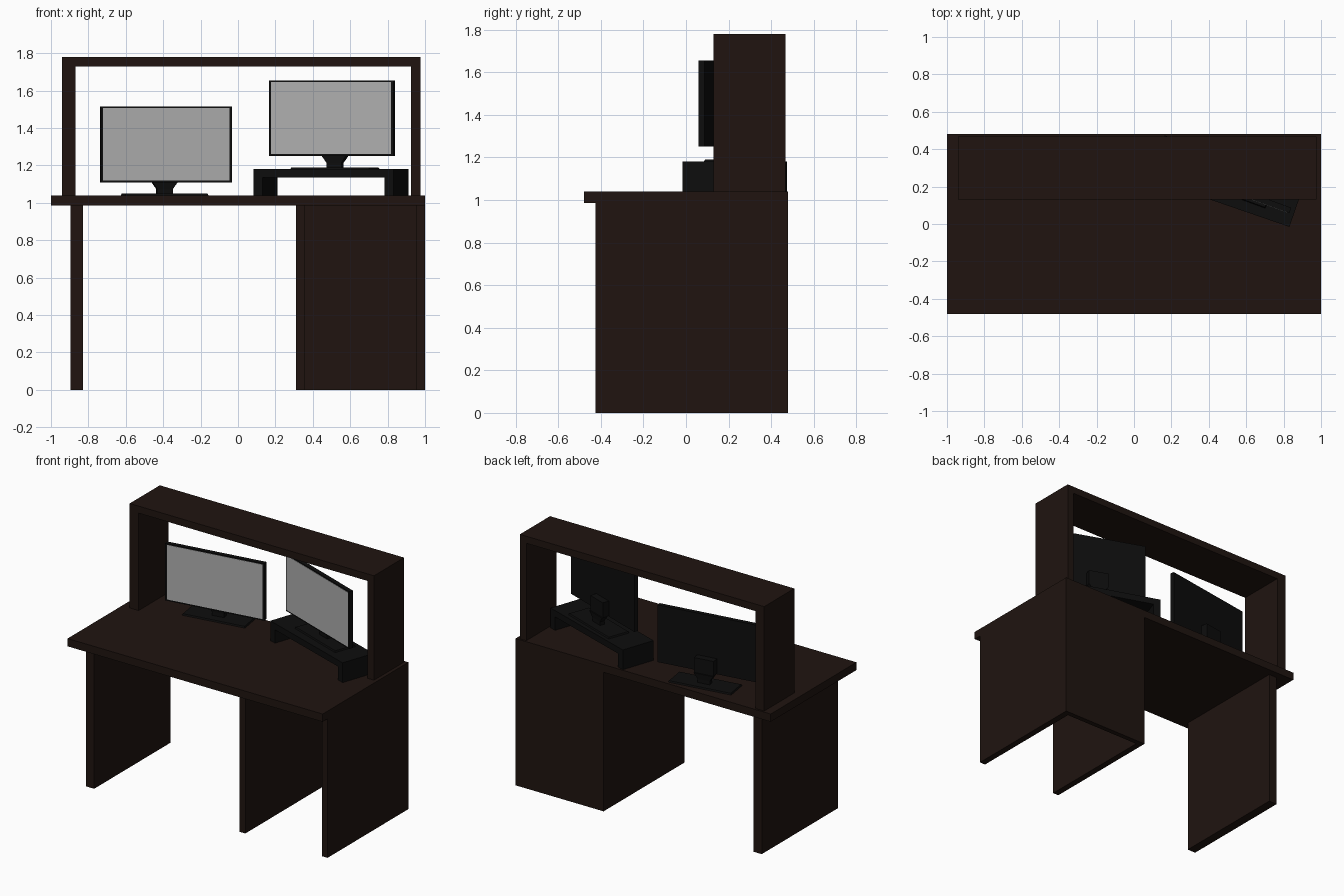
import bpy, bmesh
from math import radians
from mathutils import Matrix

if "Cube" in bpy.data.objects:
    bpy.data.objects.remove(bpy.data.objects["Cube"])


def material(name, rgb):
    m = bpy.data.materials.new(name)
    m.diffuse_color = (*rgb, 1)
    m.use_nodes = True
    m.node_tree.nodes["Principled BSDF"].inputs["Base Color"].default_value = m.diffuse_color
    return m


wood = material("dark_wood", (0.014, 0.007, 0.005))
black = material("black_plastic", (0.004, 0.004, 0.004))
glass = material("screen_grey", (0.43, 0.43, 0.43))


def box(name, x, y, z, mat, place=None, top=(1, 1)):
    """Box from (min, max) ranges; top scales the upper face; place is a matrix."""
    bm = bmesh.new()
    bmesh.ops.create_cube(bm, size=1)
    for v in bm.verts:
        sx, sy = top if v.co.z > 0 else (1, 1)
        v.co = (sum(x) / 2 + v.co.x * (x[1] - x[0]) * sx,
                sum(y) / 2 + v.co.y * (y[1] - y[0]) * sy,
                sum(z) / 2 + v.co.z * (z[1] - z[0]))
    mesh = bpy.data.meshes.new(name)
    bm.to_mesh(mesh)
    bm.free()
    mesh.materials.append(mat)
    ob = bpy.data.objects.new(name, mesh)
    bpy.context.collection.objects.link(ob)
    if place:
        ob.matrix_world = place
    return ob


def spot(x, y, z, angle):
    return Matrix.Translation((x, y, z)) @ Matrix.Rotation(radians(angle), 4, 'Z')


# Desk top, left leg and open-fronted cabinet
box("desk_top", (-1, 1), (-0.48, 0.48), (0.985, 1.04), wood)
box("left_leg", (-0.895, -0.83), (-0.425, 0.43), (0, 0.985), wood)
box("cabinet_inner_side", (0.31, 0.355), (-0.425, 0.48), (0, 0.985), wood)
box("cabinet_outer_side", (0.955, 1.0), (-0.425, 0.48), (0, 0.985), wood)
box("cabinet_back", (0.355, 0.955), (0.445, 0.48), (0, 0.985), wood)

# Hutch
box("hutch_left_side", (-0.94, -0.87), (0.13, 0.467), (1.04, 1.73), wood)
box("hutch_right_side", (0.925, 0.975), (0.13, 0.467), (1.04, 1.73), wood)
box("hutch_top", (-0.94, 0.975), (0.13, 0.467), (1.73, 1.78), wood)

# Angled riser under the right monitor
riser = spot(0.4975, 0.229, 1.04, -19)
box("riser_top", (-0.395, 0.395), (-0.1225, 0.1225), (0.095, 0.14), black, riser)
for side, x in (("left", (-0.395, -0.345)), ("right", (0.345, 0.395))):
    box("riser_leg_" + side, x, (-0.1225, 0.1225), (0, 0.095), black, riser)


# Monitor: origin at the foot below the middle of the screen front
def monitor(side, place):
    def part(name, *args, **kw):
        return box(f"{side}_monitor_{name}", *args, place=place, **kw)
    part("body", (-0.354, 0.354), (0, 0.03), (0.07, 0.475), black)
    part("screen", (-0.342, 0.342), (-0.002, 0.002), (0.08, 0.467), glass)
    part("base", (-0.225, 0.225), (-0.02, 0.14), (0, 0.01), black, top=(0.98, 0.95))
    part("neck", (-0.043, 0.043), (0.045, 0.08), (0.01, 0.04), black)
    part("neck_flare", (-0.043, 0.043), (0.045, 0.08), (0.035, 0.075), black, top=(1.65, 1.3))
    part("mount", (-0.07, 0.07), (0.028, 0.078), (0.075, 0.18), black)


monitor("left", spot(-0.383, 0.287, 1.04, 9))
monitor("right", spot(0.4975, 0.18, 1.18, -20))
